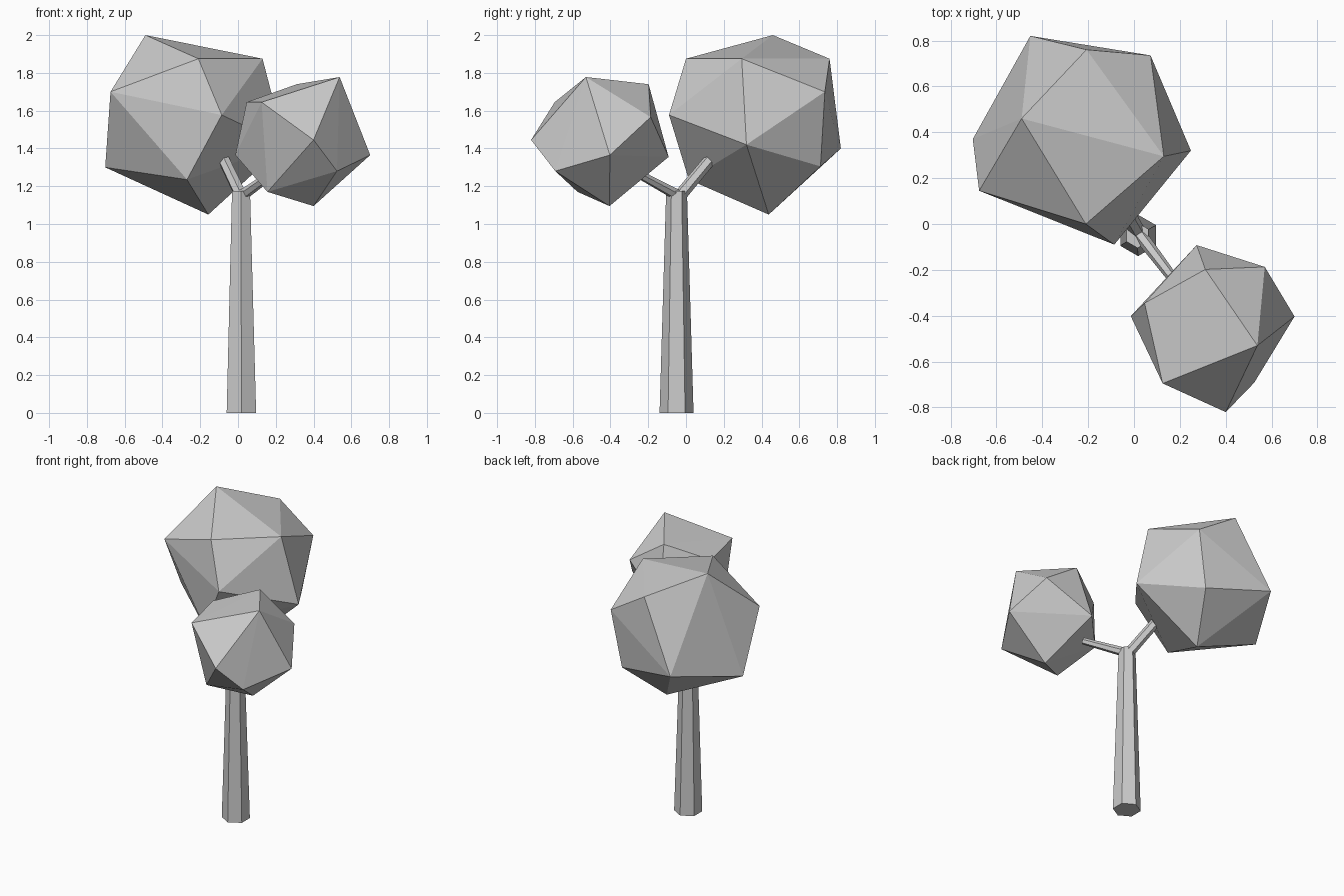
import bpy, bmesh, math
from mathutils import Vector

if "Cube" in bpy.data.objects:
    bpy.data.objects.remove(bpy.data.objects["Cube"])


def finish(bm, name):
    bmesh.ops.recalc_face_normals(bm, faces=bm.faces)
    mesh = bpy.data.meshes.new(name)
    bm.to_mesh(mesh)
    bm.free()
    obj = bpy.data.objects.new(name, mesh)
    bpy.context.collection.objects.link(obj)
    return obj


def limb(name, start, end, r1, r2, sides=6):
    """Tapered prism between two points."""
    a, b = Vector(start), Vector(end)
    d = b - a
    vertical = Vector((d.x, d.y)).length < 0.02
    side = Vector((0, 1, 0)) if vertical else d.cross(Vector((0, 0, 1))).normalized()
    other = Vector((1, 0, 0)) if vertical else d.cross(side).normalized()
    bm = bmesh.new()
    rings = []
    for centre, r in ((a, r1), (b, r2)):
        angles = [math.tau * i / sides for i in range(sides)]
        rings.append([bm.verts.new(centre + side * r * math.cos(t) + other * r * math.sin(t))
                      for t in angles])
    for i in range(sides):
        j = (i + 1) % sides
        bm.faces.new((rings[0][i], rings[0][j], rings[1][j], rings[1][i]))
    for ring in rings:
        bm.faces.new(ring)
    return finish(bm, name)


def clump(name, points):
    """Faceted leaf clump: hull of an uneven ball of points."""
    bm = bmesh.new()
    for p in points:
        bm.verts.new(p)
    bmesh.ops.convex_hull(bm, input=bm.verts[:])
    return finish(bm, name)


# Trunk and two forked branches
limb("trunk", (0.018, -0.05, 0), (0.016, -0.05, 1.175), 0.09, 0.055)
limb("large_branch", (0.02, -0.04, 1.14), (-0.08, 0.135, 1.35), 0.034, 0.032)
limb("small_branch", (0.02, -0.04, 1.15), (0.195, -0.27, 1.275), 0.03, 0.022)

# Large leaf clump
clump("large_foliage", [
    (-0.49, 0.46, 2.0), (-0.21, 0.0, 1.875), (0.13, 0.295, 1.875),
    (-0.207, 0.76, 1.875), (-0.675, 0.145, 1.70), (0.072, 0.735, 1.70),
    (-0.086, -0.09, 1.577), (0.248, 0.32, 1.42), (-0.452, 0.82, 1.40),
    (-0.703, 0.37, 1.30), (0.0, 0.712, 1.305), (-0.27, 0.015, 1.235),
    (-0.157, 0.438, 1.05)])

# Small leaf clump
clump("small_foliage", [
    (0.538, -0.53, 1.778), (0.311, -0.198, 1.74), (0.046, -0.345, 1.645),
    (0.125, -0.695, 1.645), (0.57, -0.187, 1.566), (0.40, -0.82, 1.445),
    (0.70, -0.403, 1.365), (-0.014, -0.402, 1.365), (0.273, -0.092, 1.355),
    (0.524, -0.692, 1.28), (0.156, -0.574, 1.17), (0.40, -0.405, 1.095)])
